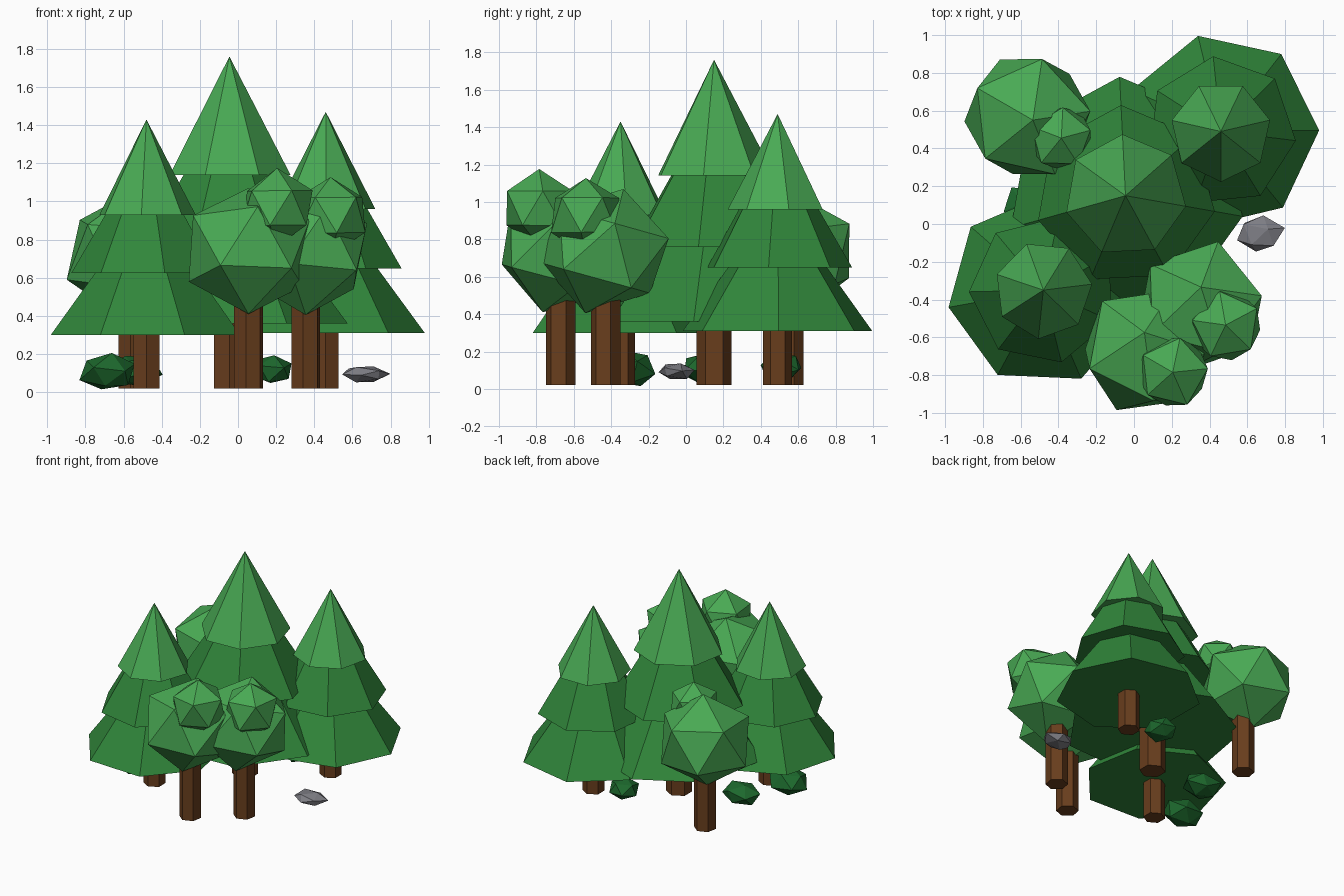
import bpy
import bmesh
import math
import random
from mathutils import Matrix, Vector

random.seed(4)
cube = bpy.data.objects.get("Cube")
if cube:
    bpy.data.objects.remove(cube)


def material(name, rgb):
    mat = bpy.data.materials.new(name)
    mat.use_nodes = True
    mat.diffuse_color = (*rgb, 1)
    mat.node_tree.nodes["Principled BSDF"].inputs["Base Color"].default_value = (*rgb, 1)
    return mat


LIGHT = material("light green", (0.066, 0.40, 0.088))
MID = material("mid green", (0.030, 0.24, 0.043))
DARK = material("dark green", (0.012, 0.14, 0.026))
BARK = material("bark brown", (0.138, 0.047, 0.012))
STONE = material("stone grey", (0.21, 0.21, 0.235))


def finish(name, bm, mat):
    bmesh.ops.recalc_face_normals(bm, faces=bm.faces)
    mesh = bpy.data.meshes.new(name)
    bm.to_mesh(mesh)
    bm.free()
    mesh.materials.append(mat)
    obj = bpy.data.objects.new(name, mesh)
    bpy.context.collection.objects.link(obj)


def cone(name, x, y, z0, z1, r0, r1, sides, turn, mat):
    """Capped cone or prism with one corner at the given angle."""
    bm = bmesh.new()
    bmesh.ops.create_cone(bm, cap_ends=True, segments=sides, radius1=r0, radius2=r1, depth=z1 - z0)
    first = max(bm.verts, key=lambda v: (round(v.co.xy.length, 4), v.co.x))
    start = math.atan2(first.co.y, first.co.x)
    bm.transform(Matrix.Translation((x, y, (z0 + z1) / 2))
                 @ Matrix.Rotation(math.radians(turn) - start, 4, "Z"))
    finish(name, bm, mat)


def lump(name, centre, size, pole, corner, mat, jitter):
    """Faceted ball with its tip towards pole and the next corner towards corner."""
    up = Vector(pole).normalized()
    across = Vector(corner)
    across = (across - up * across.dot(up)).normalized()
    frame = Matrix((across, up.cross(across), up)).transposed().to_4x4()
    bm = bmesh.new()
    bmesh.ops.create_icosphere(bm, subdivisions=1, radius=1)
    bm.transform(frame)
    for v in bm.verts:
        v.co *= 1 + random.uniform(-jitter, jitter)
    bm.transform(Matrix.Translation(centre) @ Matrix.Diagonal((*size, 1)))
    finish(name, bm, mat)


def conifer(name, x, y, trunk_r, tiers):
    cone(name + "_trunk", x, y, 0.02, tiers[0][0] + 0.1, trunk_r, trunk_r, 6, 30, BARK)
    for part, (z0, z1, r, turn) in zip(("bottom", "middle", "top"), tiers):
        cone(f"{name}_{part}_tier", x, y, z0, z1, r, 0, 7, turn,
             LIGHT if part == "top" else MID)


def broad_tree(name, x, y, crown, pole, corner, bump, bump_r, bump_turn):
    cone(name + "_trunk", x, y, 0.02, 0.55, 0.08, 0.08, 6, 20, BARK)
    lump(name + "_crown", crown, (0.36, 0.36, 0.345), pole, corner, LIGHT, 0.015)
    a = math.radians(bump_turn)
    lump(name + "_crown_bump", bump, (bump_r,) * 3, (0, 0, 1),
         (math.cos(a), math.sin(a), 0), LIGHT, 0.04)


# Conifers: each tier is base height, apex height, radius, turn
conifer("tall_conifer", -0.045, 0.15, 0.093,
        [(0.36, 1.2, 0.63, -10), (0.76, 1.55, 0.48, -10), (1.14, 1.76, 0.325, -10)])
conifer("left_conifer", -0.48, -0.35, 0.078,
        [(0.30, 1.0, 0.51, 36), (0.625, 1.3, 0.394, 27), (0.93, 1.43, 0.26, 7)])
conifer("right_conifer", 0.46, 0.49, 0.078,
        [(0.31, 1.02, 0.52, 0.6), (0.65, 1.34, 0.40, -7), (0.96, 1.47, 0.267, 13)])

# Broad-leaved trees
broad_tree("front_tree", 0.055, -0.67, (0.055, -0.67, 0.74),
           (0, 0.095, 0.34), (0.15, 0.32, 0.075), (0.205, -0.785, 0.965), 0.205, 6)
broad_tree("side_tree", 0.355, -0.43, (0.355, -0.435, 0.74),
           (0, 0.1, 0.34), (0.08, 0.33, 0.15), (0.485, -0.535, 0.93), 0.205, 28)
broad_tree("back_tree", -0.55, 0.55, (-0.565, 0.57, 0.72),
           (0.03, -0.02, 0.36), (0.34, 0.03, 0.1), (-0.385, 0.455, 0.9), 0.185, 87)

# Low bushes and a stone
lump("left_bush", (-0.69, -0.285, 0.105), (0.15, 0.125, 0.105), (0.2, -0.4, 1), (1, 0.4, 0), DARK, 0.1)
lump("middle_bush", (-0.55, 0.09, 0.115), (0.15, 0.12, 0.09), (-0.3, 0.2, 1), (0.6, 0.8, 0), DARK, 0.1)
lump("back_bush", (0.18, 0.515, 0.12), (0.12, 0.12, 0.085), (0.1, -0.4, 1), (1, 0.2, 0), DARK, 0.1)
lump("stone", (0.665, -0.055, 0.095), (0.125, 0.105, 0.046), (0.4, 0.3, 1), (1, 0.3, 0), STONE, 0.12)
